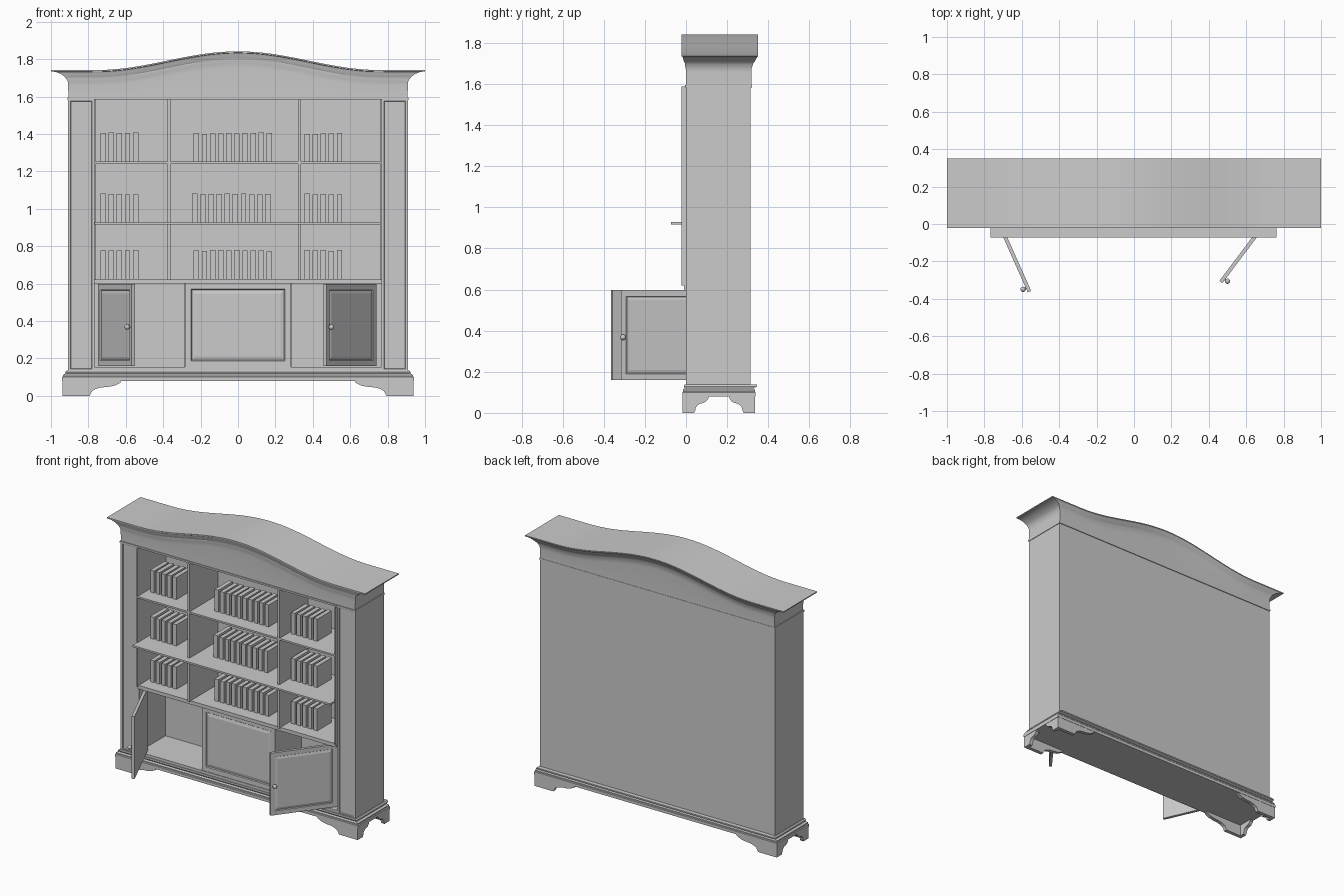
import bpy, bmesh, math, random
from mathutils import Matrix, Vector

random.seed(4)
if "Cube" in bpy.data.objects:
    bpy.data.objects.remove(bpy.data.objects["Cube"])

grey = bpy.data.materials.new("painted grey")
grey.use_nodes = True
grey.diffuse_color = (0.6, 0.6, 0.6, 1)
grey.node_tree.nodes["Principled BSDF"].inputs["Base Color"].default_value = grey.diffuse_color


def finish(name, bm, smooth=False):
    bmesh.ops.recalc_face_normals(bm, faces=bm.faces)
    mesh = bpy.data.meshes.new(name)
    bm.to_mesh(mesh)
    bm.free()
    obj = bpy.data.objects.new(name, mesh)
    bpy.context.collection.objects.link(obj)
    mesh.materials.append(grey)
    if smooth:
        bpy.ops.object.select_all(action='DESELECT')
        obj.select_set(True)
        bpy.context.view_layer.objects.active = obj
        bpy.ops.object.shade_smooth_by_angle(angle=math.radians(30))
    return obj


def add_box(bm, x0, x1, y0, y1, z0, z1):
    size = Matrix.Diagonal((x1 - x0, y1 - y0, z1 - z0, 1))
    place = Matrix.Translation(((x0 + x1) / 2, (y0 + y1) / 2, (z0 + z1) / 2))
    return bmesh.ops.create_cube(bm, size=1, matrix=place @ size)["verts"]


def box(name, *dims):
    bm = bmesh.new()
    add_box(bm, *dims)
    return finish(name, bm)


def panelled(name, dims, steps):
    """Box whose front face gets successive (inset, depth) steps."""
    bm = bmesh.new()
    add_box(bm, *dims)
    bm.normal_update()
    face = min(bm.faces, key=lambda f: f.calc_center_median().y)
    for inset, depth in steps:
        bmesh.ops.inset_region(bm, faces=[face], thickness=inset, depth=0)
        for v in face.verts:
            v.co.y += depth
    return finish(name, bm)


def loft(name, rings, arch_on=0, count=48):
    """Stack of rings: half width, front y, back y, z, arch height."""
    bm = bmesh.new()
    rows = []
    for half, front, back, z, arch in rings:
        pts = []
        xs = [half * (2 * i / count - 1) for i in range(count + 1)] if arch_on else [-half, half]
        rise = [arch * 0.5 * (1 + math.cos(math.pi * min(1, abs(x) / 0.76))) for x in xs]
        pts = [(x, front, z + r) for x, r in zip(xs, rise)]
        pts += [(x, back, z + r) for x, r in reversed(list(zip(xs, rise)))]
        rows.append([bm.verts.new(p) for p in pts])
    n = len(rows[0])
    for a, b in zip(rows, rows[1:]):
        for i in range(n):
            bm.faces.new((a[i], a[(i + 1) % n], b[(i + 1) % n], b[i]))
    for row in (rows[0], rows[-1]):
        for i in range(n // 2 - 1):
            bm.faces.new((row[i], row[i + 1], row[n - 2 - i], row[n - 1 - i]))
    return finish(name, bm, True)


# Carcass: sides with sunken front panels, back, floor and top
for side, s in (("right", -1), ("left", 1)):
    x0, x1 = sorted((s * 0.768, s * 0.908))
    panelled(side + "_pilaster", (x0, x1, 0, 0.315, 0.13, 1.59), [(0.018, 0), (0.004, 0.006)])
box("back_panel", -0.77, 0.77, 0.295, 0.315, 0.13, 1.59)
box("cabinet_floor", -0.77, 0.77, 0, 0.3, 0.13, 0.155)
box("cabinet_top", -0.77, 0.77, -0.01, 0.3, 0.6, 0.625)

# Plinth with stepped moulding
loft("plinth", [(0.94, -0.018, 0.338, 0.08, 0), (0.94, -0.018, 0.338, 0.1, 0),
                (0.935, -0.014, 0.335, 0.104, 0), (0.935, -0.014, 0.335, 0.112, 0),
                (0.922, -0.006, 0.328, 0.12, 0), (0.922, -0.01, 0.345, 0.128, 0),
                (0.915, -0.008, 0.345, 0.137, 0)])

# Bracket feet: one scrolled board along each side of each corner
def bracket(bm, length, flat, origin, along, across):
    prof = [(0, 0.085), (0, 0), (flat, 0)]
    for t in (0, 0.25, 0.5, 0.75, 1):
        a = t * math.pi / 2
        prof.append((flat + 0.006 + (length - flat) * 0.55 * (1 - math.cos(a)),
                     0.012 + 0.036 * math.sin(a)))
    prof += [(length * 0.9, 0.055), (length, 0.07), (length, 0.085)]
    base = Vector(origin)
    vs = [bm.verts.new(base + Vector(along) * u + Vector((0, 0, v))) for u, v in prof]
    face = bm.faces.new(vs)
    new = bmesh.ops.extrude_face_region(bm, geom=[face])["geom"]
    bmesh.ops.translate(bm, vec=Vector(across) * 0.025,
                        verts=[g for g in new if isinstance(g, bmesh.types.BMVert)])


for sx, xname in ((-1, "right"), (1, "left")):
    for sy, yname, y in ((1, "front", -0.016), (-1, "back", 0.336)):
        bm = bmesh.new()
        corner = (sx * 0.938, y, 0)
        bracket(bm, 0.31, 0.145, corner, (-sx, 0, 0), (0, sy, 0))
        bracket(bm, 0.125, 0.055, corner, (0, sy, 0), (-sx, 0, 0))
        finish(f"{yname}_{xname}_foot", bm)

# Arched cornice with swept moulding above a flat frieze
loft("frieze_strip", [(0.912, -0.006, 0.32, 1.583, 0), (0.912, -0.006, 0.32, 1.595, 0)])
loft("cornice", [(0.907, 0, 0.318, 1.59, 0), (0.908, 0, 0.318, 1.66, 0.095),
                 (0.91, -0.002, 0.32, 1.68, 0.1), (0.918, -0.006, 0.326, 1.695, 0.1),
                 (0.922, -0.006, 0.328, 1.702, 0.1), (0.93, -0.01, 0.334, 1.709, 0.1),
                 (0.945, -0.013, 0.34, 1.72, 0.1), (0.965, -0.016, 0.345, 1.729, 0.1),
                 (0.985, -0.018, 0.348, 1.733, 0.1), (1, -0.022, 0.35, 1.735, 0.1),
                 (1, -0.022, 0.35, 1.742, 0.1)], 1)

# Upper shelving
for name, x in (("right_divider", -0.368), ("left_divider", 0.328)):
    box(name, x - 0.008, x + 0.008, -0.022, 0.3, 0.62, 1.587)
for name, s in (("right_lining", -1), ("left_lining", 1)):
    x0, x1 = sorted((s * 0.763, s * 0.771))
    box(name, x0, x1, -0.022, 0.3, 0.62, 1.587)
box("upper_shelf", -0.768, 0.768, -0.022, 0.3, 1.24, 1.252)
box("deep_shelf", -0.768, 0.762, -0.072, 0.3, 0.916, 0.928)

# Rows of books
for row, z, shift in (("top", 1.252, 0), ("middle", 0.928, -0.008), ("bottom", 0.625, 0)):
    for place, x, n in (("right", -0.735, 5), ("centre", -0.237, 10), ("left", 0.355, 5)):
        bm = bmesh.new()
        start = x + (shift if place == "centre" else 0)
        for i in range(n):
            bx = start + i * 0.0433
            add_box(bm, bx, bx + 0.029, 0.08, 0.24, z, z + 0.156 - random.uniform(0, 0.008))
        finish(f"{row}_{place}_books", bm)

# Lower cabinet: dividers, fixed centre panel and two open doors
for name, x in (("right_cabinet_divider", -0.277), ("left_cabinet_divider", 0.277)):
    box(name, x - 0.008, x + 0.008, 0.015, 0.3, 0.15, 0.602)
panelled("centre_panel", (-0.283, 0.283, 0.004, 0.024, 0.155, 0.602),
         [(0.045, 0), (0.006, 0.006), (0.028, -0.005)])

for side, s, hinge, angle in (("right", -1, (-0.74, 0.045), 66), ("left", 1, (0.732, 0.045), 53)):
    # Modelled closed with the hinge at the origin, then swung outwards
    x0, x1 = sorted((0, -s * 0.445))
    door = panelled(side + "_door", (x0, x1, -0.01, 0.01, 0.16, 0.597),
                    [(0.042, 0), (0.005, 0.006), (0.022, -0.004)])
    bm = bmesh.new()
    spot = Matrix.Translation((-s * 0.42, -0.026, 0.368))
    bmesh.ops.create_uvsphere(bm, u_segments=16, v_segments=10, radius=0.014, matrix=spot)
    stem = Matrix.Translation((-s * 0.42, -0.014, 0.368)) @ Matrix.Rotation(math.pi / 2, 4, 'X')
    bmesh.ops.create_cone(bm, cap_ends=True, segments=12, radius1=0.006, radius2=0.006,
                          depth=0.014, matrix=stem)
    knob = finish(side + "_knob", bm, True)
    for obj in (door, knob):
        obj.location = (hinge[0], hinge[1], 0)
        obj.rotation_euler.z = s * math.radians(angle)
